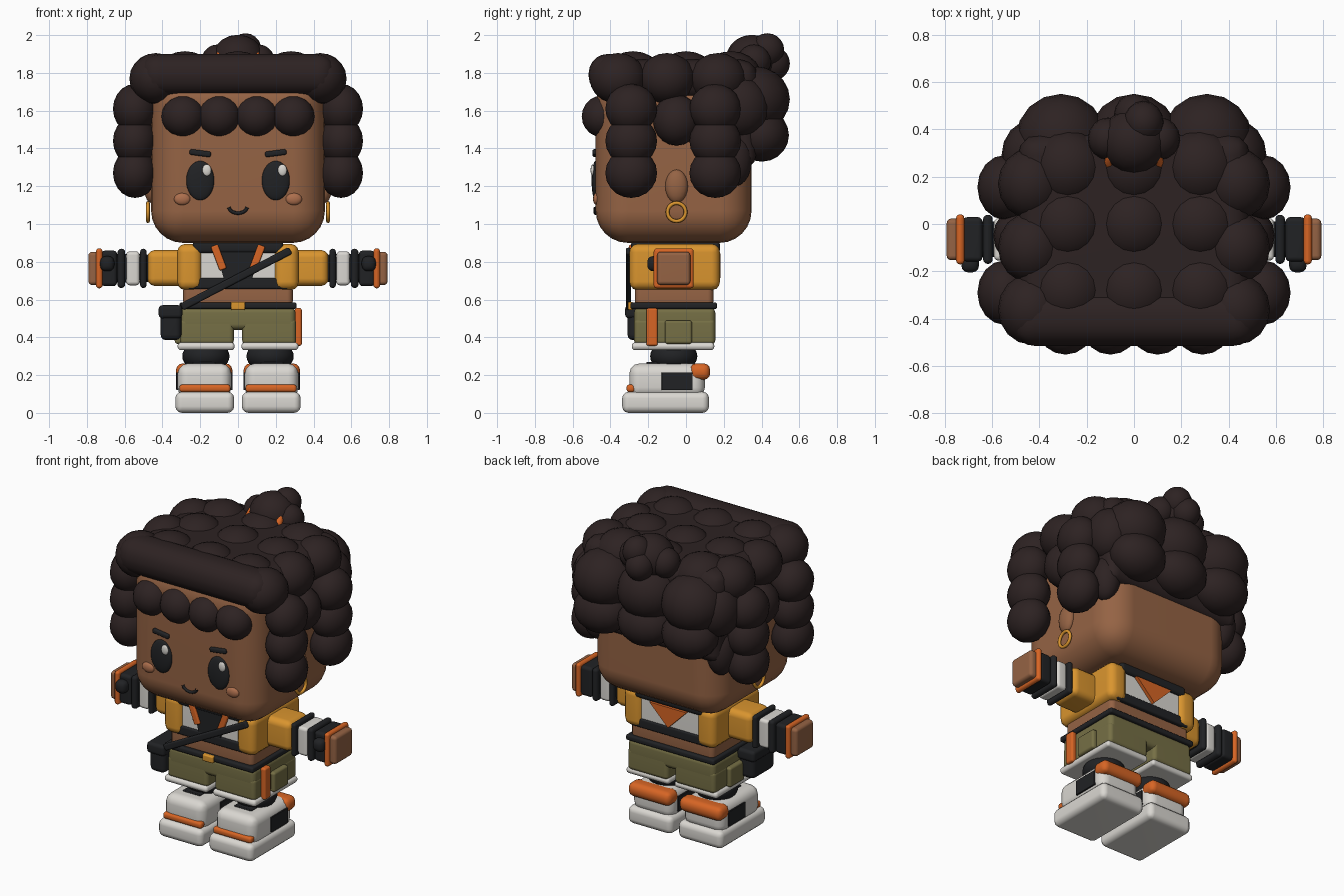
import bpy, bmesh, math
from mathutils import Vector

if "Cube" in bpy.data.objects:
    bpy.data.objects.remove(bpy.data.objects["Cube"])


def material(name, rgb):
    m = bpy.data.materials.new(name)
    m.diffuse_color = (*rgb, 1)
    m.use_nodes = True
    m.node_tree.nodes["Principled BSDF"].inputs["Base Color"].default_value = m.diffuse_color
    return m


HAIR = material("dark brown hair", (0.026, 0.016, 0.016))
SKIN = material("brown skin", (0.30, 0.125, 0.058))
BLUSH = material("warm blush", (0.42, 0.16, 0.075))
YELLOW = material("mustard yellow", (0.70, 0.30, 0.028))
ORANGE = material("orange", (0.68, 0.13, 0.018))
OLIVE = material("olive", (0.18, 0.16, 0.06))
WHITE = material("off white", (0.70, 0.68, 0.64))
BLACK = material("black", (0.015, 0.016, 0.018))


def add(name, bm, mat, loc=(0, 0, 0), rot=(0, 0, 0), smooth=True):
    me = bpy.data.meshes.new(name)
    for f in bm.faces:
        f.smooth = smooth
    bm.to_mesh(me)
    bm.free()
    me.materials.append(mat)
    ob = bpy.data.objects.new(name, me)
    ob.location, ob.rotation_euler = loc, rot
    bpy.context.collection.objects.link(ob)
    return ob


def box(name, x, y, z, mat, r=0.02, rot=(0, 0, 0), seg=3):
    """Rounded box from min/max pairs."""
    lo, hi = Vector((x[0], y[0], z[0])), Vector((x[1], y[1], z[1]))
    # mirrored ranges may arrive reversed
    size = Vector([abs(a) for a in hi - lo])
    bm = bmesh.new()
    bmesh.ops.create_cube(bm, size=1)
    bmesh.ops.scale(bm, vec=size, verts=bm.verts)
    r = min(r, min(size) * 0.48)
    bmesh.ops.bevel(bm, geom=bm.edges[:], offset=r, segments=seg, profile=0.5, affect='EDGES')
    ob = add(name, bm, mat, (lo + hi) / 2, rot)
    ob.modifiers.new("even shading", 'WEIGHTED_NORMAL')
    return ob


def ball(name, loc, radii, mat, seg=16):
    bm = bmesh.new()
    bmesh.ops.create_uvsphere(bm, u_segments=seg, v_segments=seg * 2 // 3, radius=1)
    bmesh.ops.scale(bm, vec=radii, verts=bm.verts)
    return add(name, bm, mat, loc)


def plate(name, pts, y0, y1, mat):
    """Polygon in x and z, extruded along y."""
    bm = bmesh.new()
    f = bm.faces.new([bm.verts.new((px, y0, pz)) for px, pz in pts])
    new = bmesh.ops.extrude_face_region(bm, geom=[f])['geom']
    bmesh.ops.translate(bm, vec=(0, y1 - y0, 0),
                        verts=[v for v in new if isinstance(v, bmesh.types.BMVert)])
    bmesh.ops.recalc_face_normals(bm, faces=bm.faces)
    return add(name, bm, mat, smooth=False)


def ring(name, loc, major, minor, mat, rot):
    bpy.ops.mesh.primitive_torus_add(major_segments=24, minor_segments=8, location=loc,
                                     rotation=rot, major_radius=major, minor_radius=minor)
    ob = bpy.context.object
    ob.name = name
    ob.data.materials.append(mat)
    bpy.ops.object.shade_smooth()


# Head and mouth
box("head", (-.46, .46), (-.478, .347), (.9, 1.8), SKIN, .17, seg=6)
cu = bpy.data.curves.new("mouth", 'CURVE')
cu.dimensions, cu.bevel_depth, cu.bevel_resolution = '3D', .009, 2
sp = cu.splines.new('POLY')
sp.points.add(8)
for i, p in enumerate(sp.points):
    a = math.pi * (1.06 + .88 * i / 8)
    p.co = (.05 * math.cos(a), -.48, 1.095 + .038 * math.sin(a), 1)
cu.materials.append(BLACK)
bpy.context.collection.objects.link(bpy.data.objects.new("mouth", cu))

# Face features, ears and earrings
for s in (-1, 1):
    ball("eye", (s * .2, -.478, 1.23), (.074, .022, .104), BLACK, 24)
    ball("eye_highlight", (s * .2 + .035, -.495, 1.285), (.024, .01, .031), WHITE)
    box("eyebrow", (s * .2 - .057, s * .2 + .057), (-.495, -.47), (1.36, 1.39), BLACK, .01,
        (0, -s * .13, 0))
    ball("cheek", (s * .295, -.474, 1.132), (.044, .018, .032), BLUSH)
    ball("ear", (s * .462, -.05, 1.2), (.035, .06, .088), SKIN)
    ring("earring", (s * .477, -.05, 1.063), .048, .01, YELLOW, (0, math.pi / 2, 0))

# Hair: inner mass and front roll
box("hair_cap", (-.49, .49), (-.42, .38), (1.66, 1.87), HAIR, .09)
box("hair_back_mass", (-.475, .475), (.1, .37), (1.3, 1.8), HAIR, .06)
box("front_hair_roll", (-.52, .52), (-.515, -.28), (1.68, 1.9), HAIR, .1, seg=5)
for x in (-.29, -.1, .1, .29):
    ball("fringe_curl", (x, -.445, 1.57), (.115, .107, .11), HAIR)
for x in (-.28, 0, .28):
    for y in (-.28, 0, .24):
        ball("crown_curl", (x, y, 1.78), (.16, .16, .135), HAIR)
    ball("upper_back_curl", (x * 1.1, .365, 1.66), (.19, .185, .175), HAIR)
    ball("lower_back_curl", (x * 1.1, .4, 1.47), (.175, .145, .14), HAIR)

# Hair: side columns
for s in (-1, 1):
    for y in (-.29, .155):
        for z in (1.27, 1.44, 1.61):
            ball("side_curl", (s * .545, y, z), (.117, .137, .132), HAIR)
    ball("middle_side_curl", (s * .475, -.05, 1.55), (.12, .125, .135), HAIR)
    for y in (-.36, -.1, .17):
        ball("upper_side_curl", (s * .435, y, 1.77), (.14, .15, .135), HAIR)
    ball("corner_curl", (s * .43, .29, 1.62), (.13, .15, .16), HAIR)
    ball("low_corner_curl", (s * .43, .26, 1.34), (.085, .09, .14), HAIR)

# Bun and hair tie
ball("bun", (0, .35, 1.87), (.14, .14, .132), HAIR)
for x, y, z in ((-.11, .36, 1.86), (.11, .36, 1.86), (0, .46, 1.85), (.04, .43, 1.92)):
    ball("bun_curl", (x, y, z), (.085, .09, .09), HAIR)
ring("hair_tie", (0, .26, 1.865), .1, .025, ORANGE, (math.radians(50), 0, 0))

# Torso
box("waist", (-.29, .29), (-.27, .145), (.56, .68), SKIN, .03)
box("shirt", (-.25, .25), (-.275, .16), (.66, .88), WHITE, .02)
box("shirt_hem", (-.27, .27), (-.285, .168), (.655, .715), BLACK, .012)
box("collar", (-.24, .24), (-.292, .18), (.845, .908), BLACK, .02)
plate("bib", [(-.12, .87), (.12, .87), (.075, .71), (-.075, .71)], -.286, -.27, BLACK)
plate("back_triangle", [(-.13, .845), (.13, .845), (0, .715)], .155, .182, ORANGE)
box("belt", (-.31, .31), (-.295, .165), (.55, .585), BLACK, .012)
box("buckle", (-.038, .038), (-.308, -.28), (.545, .588), YELLOW, .008)
box("shorts_top", (-.305, .305), (-.275, .155), (.44, .56), OLIVE, .03)

# Crossbody bag
box("bag_strap", (-.335, .315), (-.318, -.29), (.69, .73), BLACK, .01, (0, -math.radians(27.5), 0))
box("bag", (-.41, -.3), (-.31, -.09), (.385, .55), BLACK, .03)
box("bag_flap", (-.42, -.295), (-.322, -.08), (.5, .57), BLACK, .02)

# Leg strap on one side
box("thigh_strap", (.3, .338), (-.21, -.15), (.355, .555), ORANGE, .012)

for s in (-1, 1):
    def side(name, x0, x1, *rest, **kw):
        return box(name, (s * x0, s * x1), *rest, **kw)

    # Jacket and lapel strips
    side("jacket_side", .19, .322, (-.3, .18), (.65, .895), YELLOW, .045)
    side("lapel_strip", .082, .122, (-.302, -.28), (.755, .89), ORANGE, .008,
         rot=(0, s * .36, 0))

    # Arm: sleeve, bands, glove and hand
    side("sleeve", .28, .48, (-.165, .035), (.672, .862), YELLOW, .04)
    side("forearm", .46, .73, (-.14, .01), (.69, .84), BLACK, .03)
    for name, a, b, h, mat in (("inner_cuff", .484, .518, .104, BLACK),
                               ("white_cuff", .52, .592, .09, WHITE),
                               ("outer_cuff", .597, .638, .104, BLACK),
                               ("glove", .64, .725, .094, BLACK),
                               ("wrist_band", .717, .752, .106, ORANGE),
                               ("hand", .735, .792, .088, SKIN)):
        side(name, a, b, (-.065 - h, -.065 + h), (.765 - h, .765 + h), mat, .02)
    side("thumb", .655, .73, (-.205, -.13), (.75, .83), BLACK, .03)

    # Shorts leg
    side("shorts_leg", .022, .308, (-.275, .155), (.36, .5), OLIVE, .025)
    side("shorts_cuff", .018, .32, (-.287, .15), (.332, .373), WHITE, .018)
    side("pocket", .29, .335, (-.112, .032), (.365, .49), OLIVE, .015)

    # Sock and shoe
    ball("sock", (s * .17, -.065, .3), (.125, .125, .085), BLACK, 24)
    side("sole", .02, .332, (-.338, .122), (0, .112), WHITE, .035)
    side("shoe_upper", .035, .32, (-.3, .1), (.08, .262), WHITE, .055)
    side("toe_strip", .04, .31, (-.315, -.27), (.11, .15), ORANGE, .015)
    side("heel_tab", .03, .328, (.02, .128), (.175, .262), ORANGE, .035)
    for x in (.034, .321):
        side("shoe_side_patch", x - .006, x + .006, (-.13, .035), (.12, .215), BLACK, .004)
    side("toe_patch", .12, .24, (-.21, -.12), (.255, .27), BLACK, .005)
